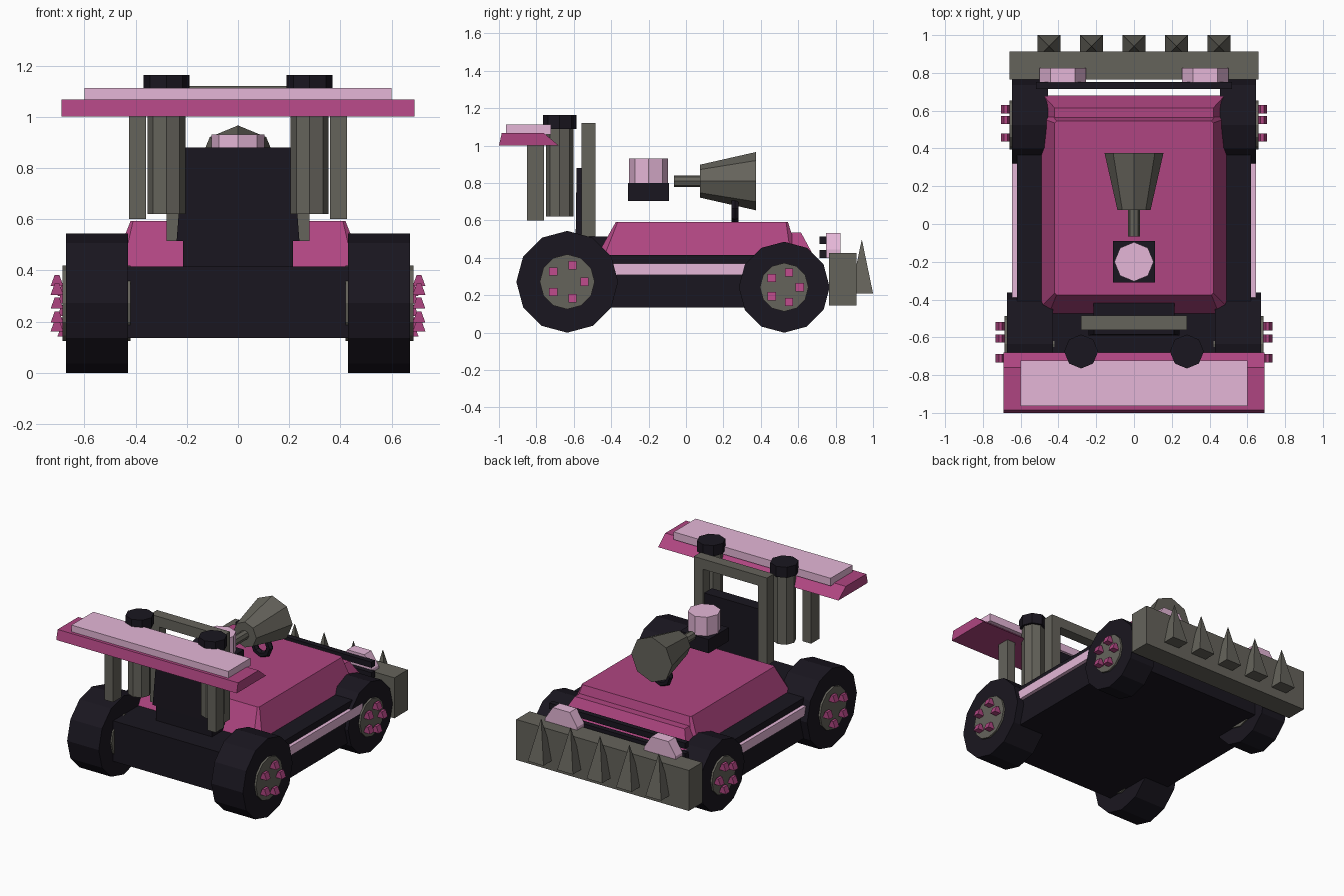
import bpy, bmesh, math
from mathutils import Matrix, Vector

if "Cube" in bpy.data.objects:
    bpy.data.objects.remove(bpy.data.objects["Cube"])


def mat(name, rgb):
    m = bpy.data.materials.new(name)
    m.diffuse_color = (*rgb, 1)
    m.use_nodes = True
    m.node_tree.nodes["Principled BSDF"].inputs["Base Color"].default_value = m.diffuse_color
    return m


MAGENTA = mat("magenta", (0.43, 0.06, 0.22))
PINK = mat("pink", (0.78, 0.47, 0.68))
DARK = mat("dark", (0.010, 0.008, 0.014))
METAL = mat("metal", (0.13, 0.125, 0.105))


def finish(name, bm, material):
    bmesh.ops.recalc_face_normals(bm, faces=bm.faces)
    me = bpy.data.meshes.new(name)
    bm.to_mesh(me)
    bm.free()
    me.materials.append(material)
    ob = bpy.data.objects.new(name, me)
    bpy.context.collection.objects.link(ob)
    return ob


def loft(name, rings, material):
    """Join equal-length rings of points and cap both ends."""
    bm = bmesh.new()
    vs = [[bm.verts.new(p) for p in r] for r in rings]
    n = len(vs[0])
    for a, b in zip(vs, vs[1:]):
        for i in range(n):
            bm.faces.new((a[i], a[(i + 1) % n], b[(i + 1) % n], b[i]))
    bm.faces.new(vs[0])
    bm.faces.new(vs[-1])
    return finish(name, bm, material)


def rect(x0, x1, y0, y1, z):
    return [(x0, y0, z), (x1, y0, z), (x1, y1, z), (x0, y1, z)]


def box(name, x, y, z, material):
    return loft(name, [rect(*x, *y, z[0]), rect(*x, *y, z[1])], material)


def prism_x(name, pts, x0, x1, material):
    return loft(name, [[(x, y, z) for y, z in pts] for x in (x0, x1)], material)


def prism_y(name, pts, y0, y1, material):
    return loft(name, [[(x, y, z) for x, z in pts] for y in (y0, y1)], material)


def cyl(name, p0, p1, r0, r1, sides, material):
    """Cylinder or cone between two points."""
    p0, p1 = Vector(p0), Vector(p1)
    d = p1 - p0
    bm = bmesh.new()
    m = Matrix.Translation((p0 + p1) / 2) @ d.to_track_quat('Z', 'Y').to_matrix().to_4x4()
    bmesh.ops.create_cone(bm, cap_ends=True, segments=sides, radius1=r0, radius2=r1,
                          depth=d.length, matrix=m)
    return finish(name, bm, material)


def span(s, a, b):
    return (min(s * a, s * b), max(s * a, s * b))


# Chassis and painted body
box("chassis", (-0.62, 0.62), (-0.75, 0.67), (0.135, 0.415), DARK)


def body_ring(hx, y0, y1, c, z):
    return [(-hx + c, y0, z), (hx - c, y0, z), (hx, y0 + c, z), (hx, y1 - c, z),
            (hx - c, y1, z), (-hx + c, y1, z), (-hx, y1 - c, z), (-hx, y0 + c, z)]


loft("body", [body_ring(0.49, -0.475, 0.60, 0.04, 0.415),
              body_ring(0.42, -0.375, 0.545, 0.01, 0.592)], MAGENTA)
loft("nose", [rect(-0.48, 0.48, 0.4, 0.68, 0.415),
              rect(-0.42, 0.42, 0.4, 0.615, 0.535)], MAGENTA)

# Seat
box("seat_base", (-0.215, 0.215), (-0.59, -0.41), (0.415, 0.515), DARK)
loft("seat_back", [rect(-0.24, 0.24, -0.59, -0.50, 0.515),
                   rect(-0.212, 0.212, -0.585, -0.50, 0.88)], DARK)

# Roll bar
box("roll_bar_top", (-0.28, 0.28), (-0.56, -0.485), (1.05, 1.12), METAL)

# Rear wing
prism_x("wing", [(-1, 1.0), (-0.985, 1.067), (-0.76, 1.067), (-0.68, 1.0)], -0.69, 0.69, MAGENTA)
box("wing_panel", (-0.6, 0.6), (-0.963, -0.723), (1.06, 1.113), PINK)

# Bumper, grille bars and spikes
box("bumper", (-0.66, 0.66), (0.765, 0.912), (0.145, 0.425), METAL)
for i, (z0, z1) in enumerate([(0.40, 0.442), (0.475, 0.515)]):
    box(f"grille_bar_{i}", (-0.52, 0.52), (0.715, 0.752), (z0, z1), DARK)
for i in range(5):
    x = (i - 2) * 0.225
    loft(f"bumper_spike_{i}", [rect(x - 0.06, x + 0.06, 0.88, 1.0, 0.21),
                               rect(x - 0.001, x + 0.001, 0.939, 0.941, 0.495)], METAL)

# Horn-shaped gun with its yoke
cyl("gun_horn", (0, 0.075, 0.81), (0, 0.375, 0.81), 0.088, 0.156, 8, METAL)
cyl("gun_barrel", (0, -0.065, 0.81), (0, 0.09, 0.81), 0.031, 0.031, 8, METAL)
bpy.ops.mesh.primitive_torus_add(location=(0, 0.262, 0.665), rotation=(math.pi / 2, 0, 0),
                                 major_segments=8, minor_segments=6,
                                 major_radius=0.06, minor_radius=0.023)
yoke = bpy.context.object
yoke.name = "gun_yoke"
yoke.data.materials.append(DARK)

# Light drum
box("drum_base", (-0.11, 0.11), (-0.31, -0.09), (0.705, 0.80), DARK)
cyl("drum", (0, -0.2, 0.80), (0, -0.2, 0.93), 0.104, 0.104, 8, PINK)


def wheel(name, s, y, r, x_in, x_out, hub_r, bolt_r):
    cyl(name + "_tire", (s * x_in, y, r), (s * x_out, y, r), r, r, 12, DARK)
    cyl(name + "_hub", (s * (x_in - 0.01), y, r), (s * (x_out + 0.013), y, r),
        hub_r, hub_r, 12, METAL)
    for k in range(5):
        a = k * math.tau / 5
        by, bz = y + bolt_r * math.cos(a), r + bolt_r * math.sin(a)
        x = x_out + 0.01
        pts = [(s * x, bz - 0.022), (s * (x + 0.05), bz - 0.022),
               (s * (x + 0.034), bz + 0.022), (s * (x + 0.016), bz + 0.022)]
        prism_y(f"{name}_bolt_{k}", pts, by - 0.022, by + 0.022, MAGENTA)


# Mirrored parts
for s, side in ((-1, "left"), (1, "right")):
    wheel(f"rear_wheel_{side}", s, -0.635, 0.272, 0.43, 0.672, 0.147, 0.093)
    wheel(f"front_wheel_{side}", s, 0.525, 0.243, 0.455, 0.645, 0.13, 0.083)
    box(f"side_strip_{side}", span(s, 0.61, 0.645), (-0.42, 0.44), (0.307, 0.37), PINK)
    box(f"roll_bar_post_{side}", span(s, 0.21, 0.28), (-0.56, -0.485), (0.515, 1.06), METAL)
    box(f"wing_post_{side}", span(s, 0.36, 0.425), (-0.85, -0.76), (0.6, 1.01), METAL)
    cyl(f"exhaust_{side}", (s * 0.28, -0.675, 0.62), (s * 0.28, -0.675, 1.1), 0.074, 0.074, 8, METAL)
    cyl(f"exhaust_cap_{side}", (s * 0.28, -0.675, 1.09), (s * 0.28, -0.675, 1.163), 0.09, 0.09, 8, DARK)
    cx = s * 0.377
    prism_y(f"headlight_{side}", [(cx - 0.122, 0.40), (cx + 0.122, 0.40), (cx + 0.122, 0.445),
                                  (cx + 0.065, 0.533), (cx - 0.065, 0.533), (cx - 0.122, 0.445)],
            0.748, 0.825, PINK)
